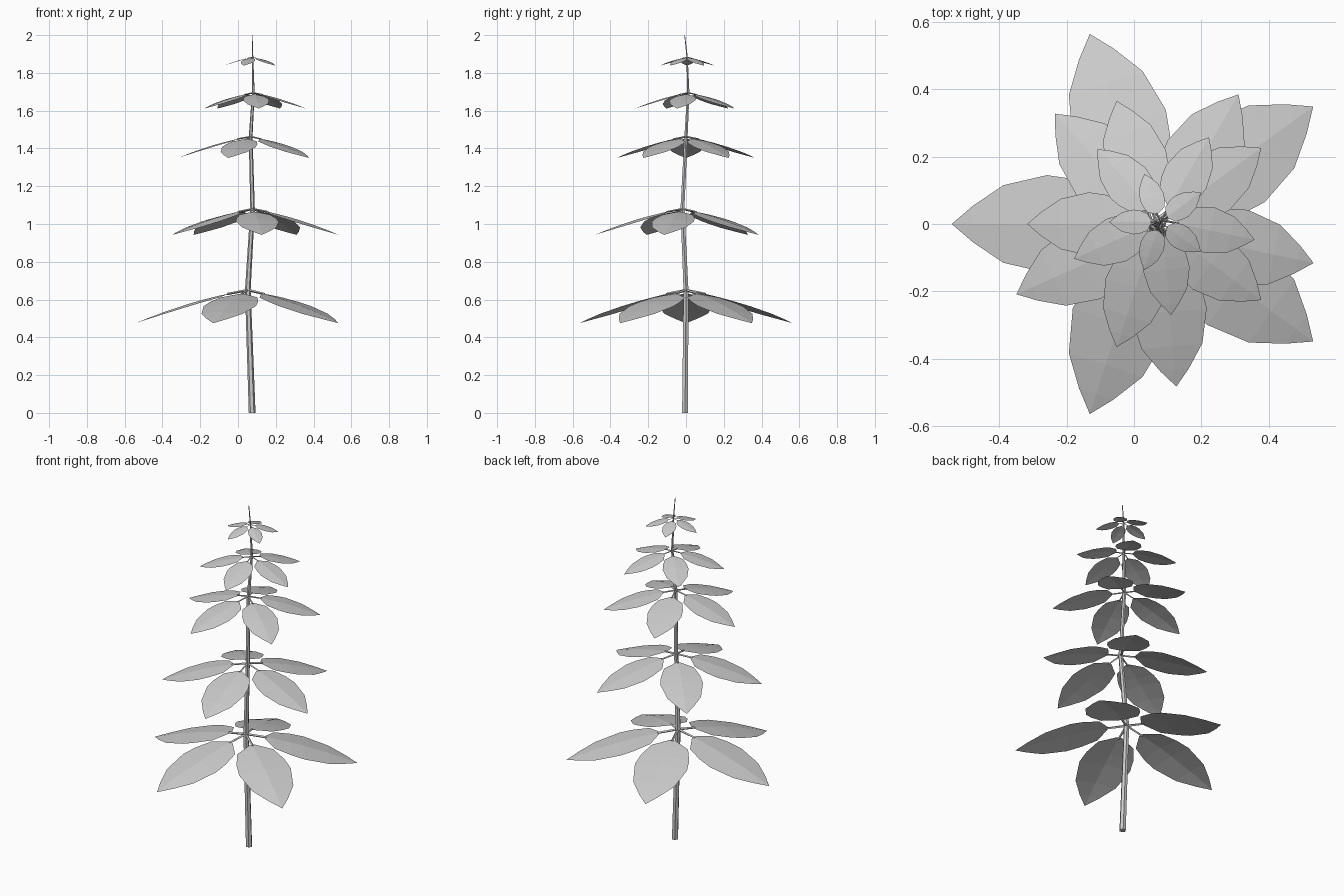
import bpy, bmesh
from math import sin, cos, radians, pi
from mathutils import Vector

if "Cube" in bpy.data.objects:
    bpy.data.objects.remove(bpy.data.objects["Cube"])

R0 = 0.593  # reach of the largest leaf

# whorl: node x, y, z, reach, start angle
WHORLS = [
    (0.052, 0.000, 0.65, 0.593, 180),
    (0.077, -0.019, 1.08, 0.466, -12),
    (0.067, 0.000, 1.463, 0.384, 180),
    (0.081, 0.012, 1.695, 0.283, -12),
    (0.077, 0.006, 1.883, 0.150, 180),
]
# leaf outline: distance from node, half width (for the largest leaf)
OUTLINE = [(0.10, 0.014), (0.15, 0.102), (0.235, 0.134), (0.31, 0.145),
           (0.44, 0.115), (0.53, 0.054)]


def finish(bm, name):
    bmesh.ops.recalc_face_normals(bm, faces=bm.faces)
    mesh = bpy.data.meshes.new(name)
    bm.to_mesh(mesh)
    bm.free()
    ob = bpy.data.objects.new(name, mesh)
    bpy.context.collection.objects.link(ob)
    return ob


def tube(bm, points, radii, u, v, sides):
    """Faceted tapering tube whose rings lie in the u, v plane."""
    rings = []
    for p, r in zip(points, radii):
        rings.append([bm.verts.new(p + u * r * cos(2 * pi * i / sides)
                                   + v * r * sin(2 * pi * i / sides))
                      for i in range(sides)])
    for a, b in zip(rings, rings[1:]):
        for i in range(sides):
            j = (i + 1) % sides
            bm.faces.new((a[i], a[j], b[j], b[i]))
    bm.faces.new(rings[0][::-1])
    bm.faces.new(rings[-1])


def droop(r):
    t = r / R0
    return -(0.097 * t + 0.078 * t * t)


# stem, bending slightly from node to node
bm = bmesh.new()
path = [Vector((0.075, -0.005, 0))] + [Vector(w[:3]) for w in WHORLS]
path.append(Vector((0.075, -0.007, 2.0)))
tube(bm, path, [0.018, 0.015, 0.012, 0.010, 0.007, 0.004, 0.002],
     Vector((1, 0, 0)), Vector((0, 1, 0)), 6)
finish(bm, "stem")

# leaf whorls: five drooping leaves, each with a raised midrib and a stalk
for n, (x, y, z, reach, start) in enumerate(WHORLS, 1):
    leaves, stalks = bmesh.new(), bmesh.new()
    node, s = Vector((x, y, z)), reach / R0
    for k in range(5):
        a = radians(start + 72 * k)
        out, side = Vector((cos(a), sin(a), 0)), Vector((-sin(a), cos(a), 0))
        up = Vector((0, 0, 1))

        def at(r, w=0.0):
            return node + (out * r + side * w
                           + up * (droop(r) - 0.09 * abs(w))) * s

        rows = [[leaves.verts.new(at(r, w * f)) for f in (-1, 0, 1)]
                for r, w in OUTLINE]
        tip = leaves.verts.new(at(R0))
        for p, q in zip(rows, rows[1:]):
            for i in (0, 1):
                leaves.faces.new((p[i], q[i], q[i + 1], p[i + 1]))
        for i in (0, 1):
            leaves.faces.new((rows[-1][i], tip, rows[-1][i + 1]))
        tube(stalks, [at(0), at(0.11)], [0.007 * s, 0.006 * s], side, up, 4)
    finish(leaves, f"leaf_whorl_{n}")
    finish(stalks, f"leaf_stalks_{n}")
